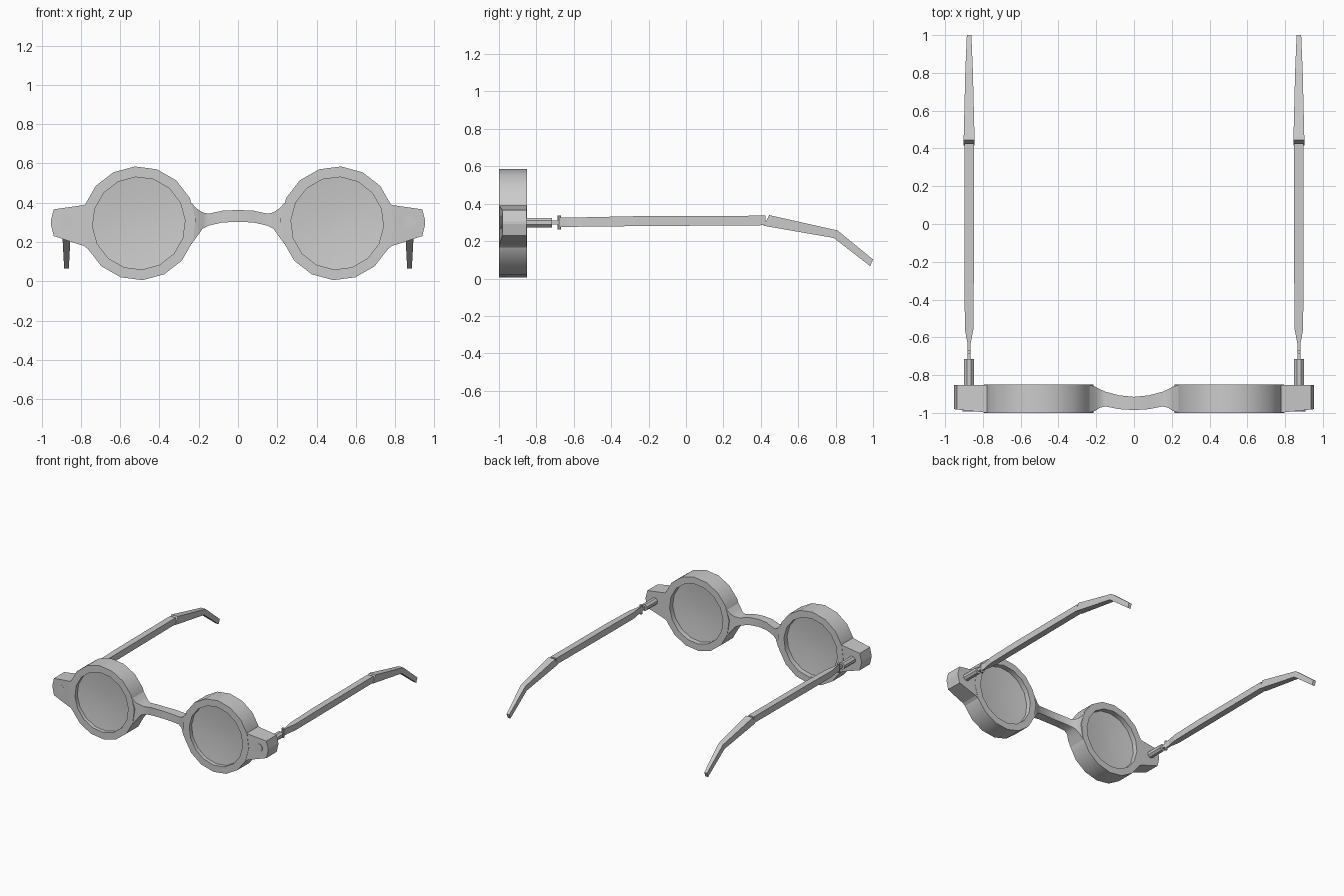
import bpy, bmesh
from math import sin, cos, pi, radians

if "Cube" in bpy.data.objects:
    bpy.data.objects.remove(bpy.data.objects["Cube"])

CX, CZ = 0.505, 0.295      # lens centre
HX, HZ = 0.873, 0.299      # temple / hinge axis
N = 16


def loft(name, rings, mirror=True, closed=False, smooth=False):
    """Skin a list of equal-length point rings; cap the ends unless closed."""
    bm = bmesh.new()
    vs = [[bm.verts.new(p) for p in r] for r in rings]
    n = len(rings[0])
    pairs = list(zip(vs, vs[1:]))
    if closed:
        pairs.append((vs[-1], vs[0]))
    for a, b in pairs:
        for i in range(n):
            j = (i + 1) % n
            bm.faces.new((a[i], a[j], b[j], b[i]))
    if not closed:
        bm.faces.new(vs[0])
        bm.faces.new(vs[-1])
    bmesh.ops.recalc_face_normals(bm, faces=bm.faces)
    me = bpy.data.meshes.new(name)
    bm.to_mesh(me)
    bm.free()
    ob = bpy.data.objects.new(name, me)
    bpy.context.collection.objects.link(ob)
    bpy.context.view_layer.objects.active = ob
    ob.select_set(True)
    if smooth:
        bpy.ops.object.shade_smooth_by_angle(angle=radians(32))
    if mirror:
        m = ob.modifiers.new("mirror", 'MIRROR')
        m.use_clip = False
        m.merge_threshold = 0.0
    ob.select_set(False)
    return ob


def circ(cx, y, cz, r, n=N, off=0.0):
    """Ring in the xz plane."""
    return [(cx + r * cos(2 * pi * i / n + off), y, cz + r * sin(2 * pi * i / n + off))
            for i in range(n)]


def rect_x(x, y0, y1, z0, z1):
    return [(x, y0, z0), (x, y1, z0), (x, y1, z1), (x, y0, z1)]


def rect_y(y, w, z0, z1, shift=0.0):
    """Section of a temple; shift leans the upper edge along y."""
    return [(HX - w, y, z0), (HX + w, y, z0), (HX + w, y + shift, z1), (HX - w, y + shift, z1)]


# Round rims: a closed loop of four rings
T = radians(-4)
loft("rim", [circ(CX, -1.0, CZ, 0.29, off=T), circ(CX, -0.85, CZ, 0.29, off=T),
             circ(CX, -0.85, CZ, 0.236, off=T), circ(CX, -1.0, CZ, 0.236, off=T)],
     closed=True, smooth=True)

# Lenses, slightly dished on both faces
lens = [(-0.955, 0.02), (-0.958, 0.1), (-0.964, 0.18), (-0.97, 0.238),
        (-0.89, 0.238), (-0.896, 0.18), (-0.902, 0.1), (-0.905, 0.02)]
loft("lens", [circ(CX, y, CZ, r, off=T) for y, r in lens], smooth=True)

# End pieces carrying the hinges
loft("end_piece", [rect_x(0.75, -0.998, -0.852, 0.155, 0.405),
                   rect_x(0.785, -0.998, -0.852, 0.18, 0.388),
                   rect_x(0.938, -0.982, -0.852, 0.23, 0.366),
                   rect_x(0.953, -0.980, -0.852, 0.292, 0.306)])

# Rivets on the front
loft("rivet", [circ(HX, -0.96, HZ, 0.034, 12), circ(HX, -0.992, HZ, 0.034, 12)], smooth=True)

# Bridge: arched bar flaring into both rims
half = [(0.0, -0.985, -0.915, 0.303, 0.363), (0.08, -0.98, -0.907, 0.299, 0.359),
        (0.15, -0.966, -0.888, 0.283, 0.344), (0.18, -0.972, -0.875, 0.268, 0.35),
        (0.207, -0.99, -0.86, 0.23, 0.368), (0.236, -0.998, -0.852, 0.19, 0.398)]
secs = [rect_x(-s[0], *s[1:]) for s in reversed(half[1:])] + [rect_x(*s) for s in half]
loft("bridge", secs, mirror=False, smooth=True)

# Hinge barrel, tongue and upright pin
loft("hinge_barrel", [circ(HX, -0.87, HZ, 0.028, 8, pi / 8),
                      circ(HX, -0.716, HZ, 0.028, 8, pi / 8)], smooth=False)
loft("hinge_tongue", [rect_y(-0.73, 0.009, 0.288, 0.31), rect_y(-0.64, 0.007, 0.288, 0.31)])
loft("hinge_pin", [[(HX + 0.01 * cos(i * pi / 4), -0.678 + 0.01 * sin(i * pi / 4), z)
                    for i in range(8)] for z in (0.262, 0.336)])

# Temple bars
loft("temple", [rect_y(-0.67, 0.008, 0.275, 0.325), rect_y(-0.635, 0.008, 0.276, 0.326),
                rect_y(-0.56, 0.022, 0.277, 0.327), rect_y(-0.28, 0.025, 0.28, 0.333),
                rect_y(0.425, 0.025, 0.285, 0.336)])

# Ear tips, bent downwards and tapering
loft("ear_tip", [rect_y(0.415, 0.029, 0.282, 0.339, 0.03), rect_y(0.79, 0.02, 0.217, 0.257, 0.02),
                 rect_y(0.985, 0.012, 0.066, 0.102, 0.015)])
